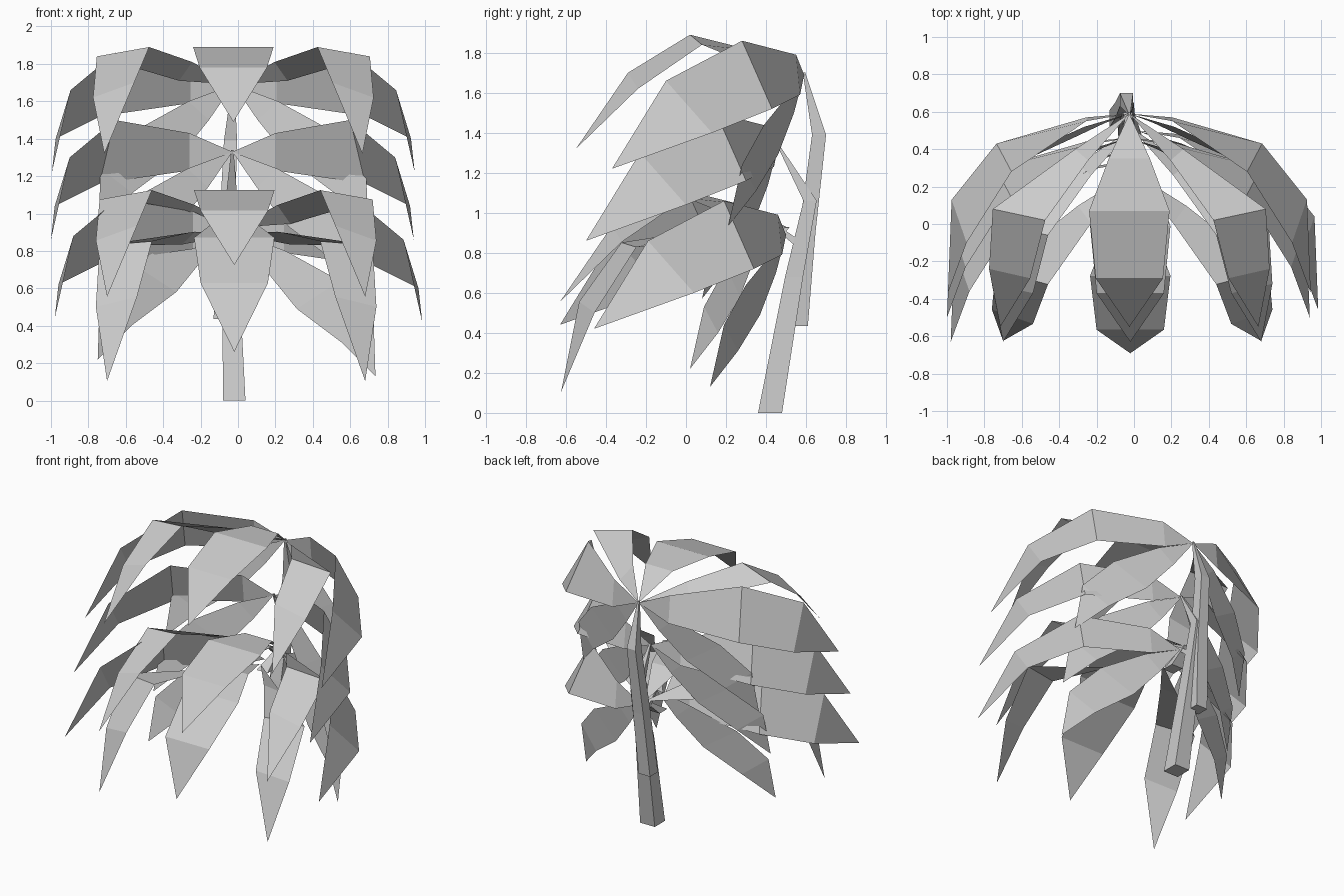
import bpy, bmesh
from mathutils import Vector, Euler
from math import radians

old = bpy.data.objects.get("Cube")
if old:
    bpy.data.objects.remove(old)

grey = bpy.data.materials.new("plain_grey")
grey.use_nodes = True
GREY = (0.6, 0.6, 0.6, 1)
grey.diffuse_color = GREY
grey.node_tree.nodes["Principled BSDF"].inputs["Base Color"].default_value = GREY


def finish(name, bm):
    mesh = bpy.data.meshes.new(name)
    bm.to_mesh(mesh)
    bm.free()
    mesh.materials.append(grey)
    obj = bpy.data.objects.new(name, mesh)
    bpy.context.collection.objects.link(obj)


# Leaf shapes relative to the crown: edge pairs from base outward, then the tip
LEAVES = {
    "top_leaf": ([((-.11, -.24, .17), (.11, -.24, .17)),
                  ((-.215, -.52, .2), (.215, -.52, .2)),
                  ((-.18, -.88, .09), (.18, -.88, .09))], (0, -1.14, -.2)),
    "upper_leaf": ([((.22, -.25, .12), (.29, -.19, .02)),
                    ((.45, -.57, .2), (.73, -.51, .15)),
                    ((.53, -.88, .01), (.75, -.83, -.07))], (.69, -1.14, -.37)),
    "side_leaf": ([((.23, -.04, .1), (.23, -.02, -.1)),
                   ((.63, -.31, .17), (.71, -.16, -.17)),
                   ((.87, -.69, -.03), (.95, -.46, -.29))], (.97, -.96, -.47)),
    "lower_leaf": ([((.24, -.07, -.09), (.13, -.05, -.19)),
                    ((.53, -.2, -.25), (.3, -.13, -.4)),
                    ((.71, -.31, -.45), (.54, -.24, -.58))], (.72, -.38, -.76)),
}


def leaf(name, shape, crown, droop, side):
    pairs, tip = LEAVES[shape]
    turn = Euler((radians(droop), 0, 0)).to_matrix()
    bm = bmesh.new()

    def vert(p):
        return bm.verts.new(Vector(crown) + turn @ Vector((p[0] * side, p[1], p[2])))

    base = vert((0, 0, 0))
    rows = [[vert(p) for p in pair] for pair in pairs]
    end = vert(tip)
    bm.faces.new((base, rows[0][0], rows[0][1]))
    for (a, b), (c, d) in zip(rows, rows[1:]):
        bm.faces.new((a, c, d, b))
    bm.faces.new((rows[-1][0], end, rows[-1][1]))
    bm.normal_update()
    if sum(f.normal.z for f in bm.faces) < 0:
        bmesh.ops.reverse_faces(bm, faces=bm.faces[:])
    finish(name, bm)


# Leaf groups: name, crown position, droop in degrees, leaf kinds, sides
BOTH = ("left", "right")
GROUPS = [
    ("high", (-.025, .59, 1.69), 0, ("upper_leaf", "side_leaf", "lower_leaf"), BOTH),
    ("high", (-.025, .59, 1.69), 0, ("top_leaf",), ("centre",)),
    ("middle", (-.03, .46, 1.33), 0, ("side_leaf", "lower_leaf"), BOTH),
    ("low", (-.01, .51, .925), 0, ("upper_leaf",), BOTH),
    ("low", (-.02, .51, .925), 0, ("top_leaf",), ("centre",)),
    ("low", (.015, .5, .89), 0, ("side_leaf", "lower_leaf"), ("left",)),
    ("front", (-.01, .28, .89), 23, ("upper_leaf",), BOTH),
    ("front", (-.02, .28, .89), 23, ("top_leaf",), ("centre",)),
    ("front", (-.01, .33, .91), 0, ("side_leaf",), ("right",)),
    ("front", (-.03, .4, .98), 0, ("lower_leaf",), ("right",)),
]
for group, crown, droop, kinds, sides in GROUPS:
    for kind in kinds:
        for side in sides:
            leaf(f"{group}_{kind}_{side}", kind, crown, droop, -1 if side == "right" else 1)


# Square tapering stems: path points with half thickness
def stem(name, path):
    bm = bmesh.new()
    rings = []
    for x, y, z, r in path:
        rings.append([bm.verts.new((x + i * r, y + j * r, z))
                      for i, j in ((-1, -1), (1, -1), (1, 1), (-1, 1))])
    for lo, hi in zip(rings, rings[1:]):
        for k in range(4):
            n = (k + 1) % 4
            bm.faces.new((lo[k], lo[n], hi[n], hi[k]))
    bm.faces.new(rings[0][::-1])
    bm.faces.new(rings[-1])
    finish(name, bm)


stem("main_stem", [(-.02, .42, 0, .06), (-.04, .54, .68, .045),
                   (-.035, .62, 1.06, .033), (-.03, .46, 1.34, .006)])
stem("tall_stem", [(-.085, .563, .435, .046), (-.06, .605, .9, .042),
                   (-.04, .665, 1.39, .035), (-.025, .59, 1.7, .006)])
stem("low_branch", [(-.03, .37, .815, .045), (-.02, .51, .93, .01)])
stem("front_branch", [(-.03, .57, .84, .03), (-.025, .4, .97, .012), (-.02, .28, .98, .006)])
